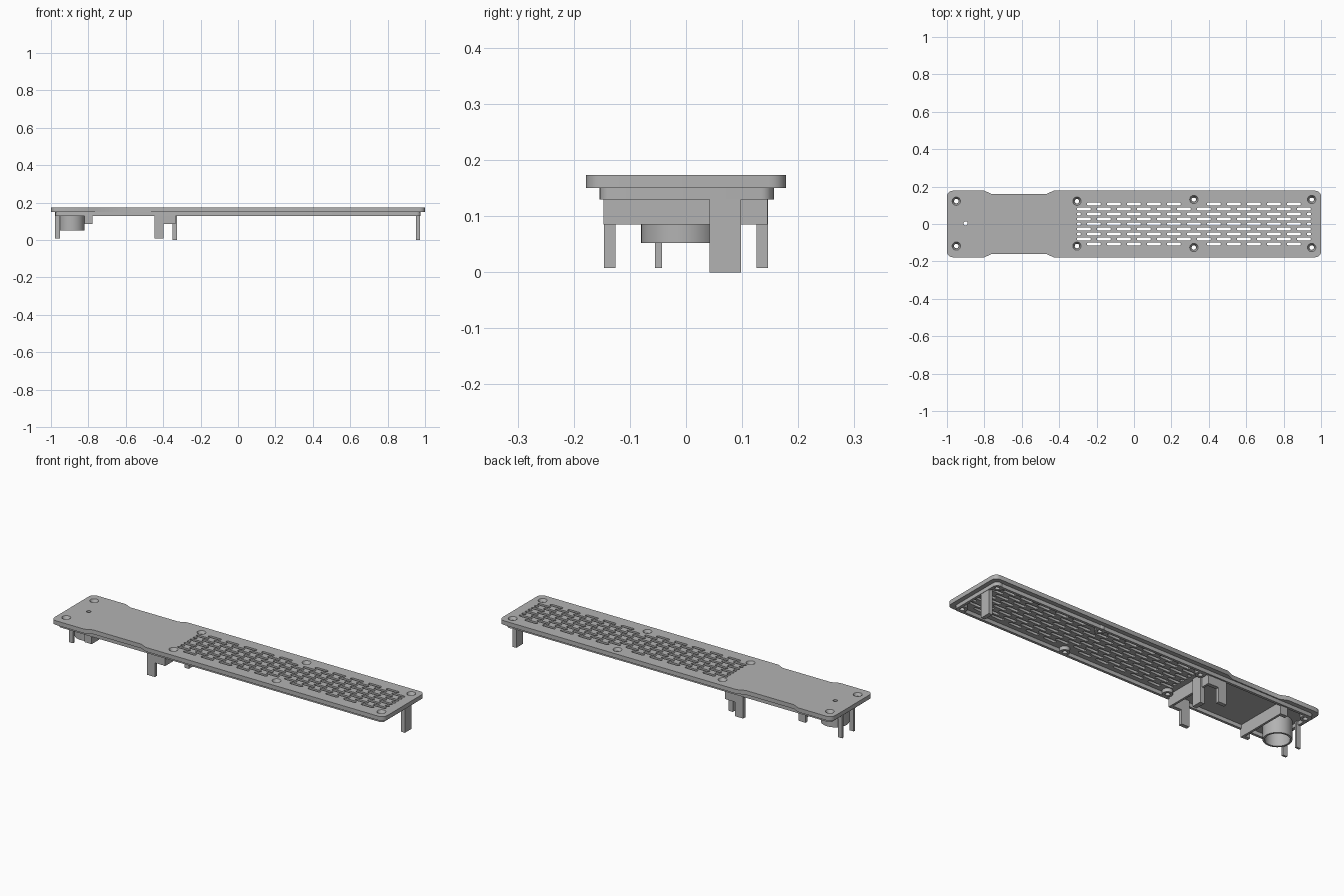
import bpy, bmesh
from math import sin, cos, pi

if "Cube" in bpy.data.objects:
    bpy.data.objects.remove(bpy.data.objects["Cube"], do_unlink=True)

GREY = (0.45, 0.45, 0.45, 1)
grey = bpy.data.materials.new("plain_grey")
grey.use_nodes = True
grey.diffuse_color = GREY
grey.node_tree.nodes["Principled BSDF"].inputs["Base Color"].default_value = GREY

TOP, UNDER, RIM = 0.173, 0.15, 0.13


def arc(cx, cy, r, a0, a1, n):
    return [(cx + r * cos(a0 + (a1 - a0) * i / n), cy + r * sin(a0 + (a1 - a0) * i / n))
            for i in range(n + 1)]


def circle(cx, cy, r, n=32):
    return arc(cx, cy, r, 0, 2 * pi, n)[:-1]


def rect(x0, x1, y0, y1):
    return [(x0, y0), (x1, y0), (x1, y1), (x0, y1)]


def rounded(x, y, r):
    return [p for i, (sx, sy) in enumerate([(1, 1), (-1, 1), (-1, -1), (1, -1)])
            for p in arc(sx * (x - r), sy * (y - r), r, i * pi / 2, (i + 1) * pi / 2, 5)]


def prism(bm, low, z0, z1, high=None):
    # solid between two matching outlines
    a = [bm.verts.new((x, y, z0)) for x, y in low]
    b = [bm.verts.new((x, y, z1)) for x, y in (high or low)]
    bm.faces.new(a[::-1])
    bm.faces.new(b)
    for i in range(len(a)):
        j = (i + 1) % len(a)
        bm.faces.new((a[i], a[j], b[j], b[i]))


def tube(bm, outer, inner, z0, z1):
    # open ring wall between two matching outlines
    rings = [[bm.verts.new((x, y, z)) for x, y in pts]
             for pts, z in ((outer, z0), (outer, z1), (inner, z1), (inner, z0))]
    n = len(outer)
    for k in range(4):
        a, b = rings[k], rings[(k + 1) % 4]
        for i in range(n):
            j = (i + 1) % n
            bm.faces.new((a[i], a[j], b[j], b[i]))


def finish(bm, name):
    bmesh.ops.recalc_face_normals(bm, faces=bm.faces)
    mesh = bpy.data.meshes.new(name)
    bm.to_mesh(mesh)
    bm.free()
    mesh.materials.append(grey)
    ob = bpy.data.objects.new(name, mesh)
    bpy.context.collection.objects.link(ob)
    return ob


def smooth(ob):
    bpy.ops.object.select_all(action="DESELECT")
    bpy.context.view_layer.objects.active = ob
    ob.select_set(True)
    bpy.ops.object.shade_smooth_by_angle()


def box(name, x0, x1, y0, y1, z0, z1=UNDER):
    bm = bmesh.new()
    prism(bm, rect(x0, x1, y0, y1), z0, z1)
    return finish(bm, name)


# Cover plate outline with a narrowed waist
R = 0.03
E, W = 0.178, 0.16
edge = arc(1 - R, E - R, R, 0, pi / 2, 5)
edge += [(-0.43, E), (-0.47, W), (-0.76, W), (-0.80, E)]
edge += arc(-1 + R, E - R, R, pi / 2, pi, 5)
outline = edge + [(x, -y) for x, y in reversed(edge)]
bm = bmesh.new()
prism(bm, outline, UNDER, TOP)
plate = finish(bm, "cover_plate")

# Screw positions
screws = [(x, y) for x, ys in ((-0.95, (0.122, -0.118)), (-0.305, (0.122, -0.118)),
                               (0.32, (0.131, -0.126)), (0.95, (0.131, -0.126))) for y in ys]

# Vent slots, alternating rows, plus through holes
STEP, HALF, SLOT_R = 0.107, 0.038, 0.008
LEFT, RIGHT = -0.306, 0.948


def slot(bm, x0, x1, y):
    pts = arc(x1 - SLOT_R, y, SLOT_R, -pi / 2, pi / 2, 4)
    pts += arc(x0 + SLOT_R, y, SLOT_R, pi / 2, 3 * pi / 2, 4)
    prism(bm, pts, 0.1, 0.2)


bm = bmesh.new()
for row in range(-4, 5):
    y = row * 0.0267
    outer = abs(row) == 4
    shift = 0 if row % 2 == 0 else STEP / 2
    for k in range(-1, 12):
        c = -0.215 + shift + k * STEP
        x0, x1 = max(c - HALF, LEFT), min(c + HALF, RIGHT)
        if outer and k in (-1, 5, 11):
            continue
        if x1 - x0 > 0.02:
            slot(bm, x0, x1, y)
for x, y in screws:
    prism(bm, circle(x, y, 0.012, 20), 0.1, 0.2)
prism(bm, circle(-0.9, 0.003, 0.011, 20), 0.1, 0.2)
slots = finish(bm, "slot_cutter")

# Countersinks
bm = bmesh.new()
for x, y in screws:
    prism(bm, circle(x, y, 0.014, 24), 0.157, 0.18, circle(x, y, 0.026, 24))
sinks = finish(bm, "countersink_cutter")

for cutter in (slots, sinks):
    mod = plate.modifiers.new(cutter.name, "BOOLEAN")
    mod.operation, mod.solver, mod.object = "DIFFERENCE", "EXACT", cutter
    bpy.context.view_layer.objects.active = plate
    bpy.ops.object.modifier_apply(modifier=mod.name)
for cutter in (slots, sinks):
    bpy.data.objects.remove(cutter, do_unlink=True)
smooth(plate)

# Locating rim below the plate
bm = bmesh.new()
tube(bm, rounded(0.976, 0.154, 0.02), rounded(0.962, 0.140, 0.008), RIM, UNDER)
smooth(finish(bm, "locating_rim"))

# Screw bosses
for i, (x, y) in enumerate(screws):
    bm = bmesh.new()
    tube(bm, circle(x, y, 0.026), circle(x, y, 0.012), RIM, UNDER)
    smooth(finish(bm, f"screw_boss_{i + 1}"))

# Round sensor collar
bm = bmesh.new()
tube(bm, circle(-0.89, -0.01, 0.07, 48), circle(-0.89, -0.01, 0.06, 48), 0.052, UNDER)
smooth(finish(bm, "round_collar"))

# Cross walls
box("end_cross_wall", -0.79, -0.778, -0.147, 0.145, 0.085)
box("middle_cross_wall", -0.347, -0.335, -0.147, 0.145, 0.085)

# Paired blocks and legs on both long sides
for side, s in (("left", 1), ("right", -1)):
    y0, y1 = sorted((s * 0.126, s * 0.146))
    box(f"{side}_end_block", -0.82, -0.79, y0, y1, 0.085)
    box(f"{side}_middle_block", -0.398, -0.347, y0, y1, 0.085)
    box(f"{side}_middle_leg", -0.446, -0.398, y0, y1, 0.008)
    box(f"{side}_end_leg", -0.978, -0.953, s * 0.049 - 0.006, s * 0.049 + 0.006, 0.008)

# Wide locating tabs
box("far_tab", 0.952, 0.974, 0.042, 0.098, 0)
box("middle_tab", -0.35, -0.325, 0.042, 0.098, 0)
